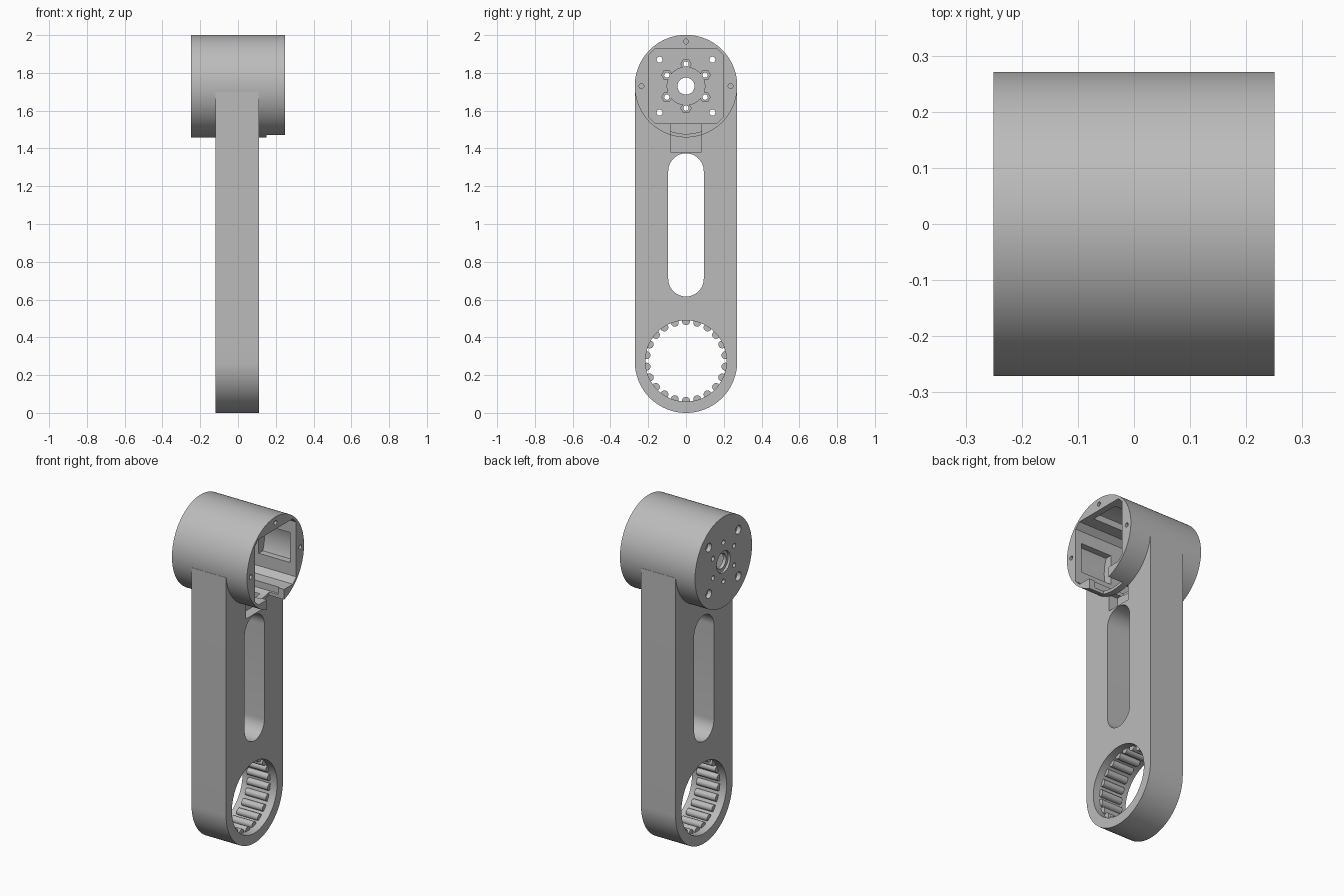
import bpy, bmesh
from math import sin, cos, pi, radians
from mathutils import Matrix

if "Cube" in bpy.data.objects:
    bpy.data.objects.remove(bpy.data.objects["Cube"], do_unlink=True)

R = 0.271            # outer radius of both arm ends
HUB, BORE = 1.73, 0.271   # heights of the motor hub and bearing axes

grey = bpy.data.materials.new("plain grey")
grey.use_nodes = True
COLOUR = (0.5, 0.5, 0.5, 1)
grey.diffuse_color = COLOUR
grey.node_tree.nodes["Principled BSDF"].inputs["Base Color"].default_value = COLOUR


def make_object(name, bm):
    bmesh.ops.recalc_face_normals(bm, faces=bm.faces)
    mesh = bpy.data.meshes.new(name)
    bm.to_mesh(mesh)
    bm.free()
    mesh.materials.append(grey)
    obj = bpy.data.objects.new(name, mesh)
    bpy.context.collection.objects.link(obj)
    return obj


def prism(name, points, x0, x1):
    """Extrude a (y, z) outline along x."""
    bm = bmesh.new()
    face = bm.faces.new([bm.verts.new((x0, y, z)) for y, z in points])
    new = bmesh.ops.extrude_face_region(bm, geom=[face])["geom"]
    verts = [v for v in new if isinstance(v, bmesh.types.BMVert)]
    bmesh.ops.translate(bm, verts=verts, vec=(x1 - x0, 0, 0))
    return make_object(name, bm)


def arc(y, z, r, start, end, n):
    angles = [radians(start + (end - start) * i / n) for i in range(n + 1)]
    return [(y + r * cos(a), z + r * sin(a)) for a in angles]


def rod(name, y, z, r, x0, x1, sides=24):
    return prism(name, arc(y, z, r, 0, 360, sides)[:-1], x0, x1)


def box(name, y0, y1, z0, z1, x0, x1):
    return prism(name, [(y0, z0), (y1, z0), (y1, z1), (y0, z1)], x0, x1)


def boolean(obj, other, operation="DIFFERENCE"):
    mod = obj.modifiers.new("boolean", "BOOLEAN")
    mod.operation, mod.solver, mod.object = operation, "EXACT", other
    with bpy.context.temp_override(object=obj, active_object=obj):
        bpy.ops.object.modifier_apply(modifier=mod.name)
    bpy.data.objects.remove(other, do_unlink=True)


# Arm with rounded lower end, merged into the motor hub
arm = prism("motor_arm", arc(0, BORE, R, 180, 360, 48) + [(R, 1.70), (-R, 1.70)], -0.12, 0.11)
boolean(arm, rod("hub", 0, HUB, R + 0.0003, -0.25, 0.25, 96), "UNION")

# Long slot and bearing bore through the arm
boolean(arm, prism("slot", arc(0, 1.28, 0.094, 0, 180, 24) + arc(0, 0.71, 0.094, 180, 360, 24), -0.2, 0.2))
boolean(arm, rod("bore", 0, BORE + 0.004, 0.215, -0.2, 0.2, 72))

# Square motor pocket with clipped corners
h, c = 0.197, 0.165
pocket = [(c, h), (-c, h), (-h, c), (-h, -c), (-c, -h), (c, -h), (h, -c), (h, c)]
boolean(arm, prism("pocket", [(y, z + HUB) for y, z in pocket], -0.2, 0.3))

# Curved relief windows in the four pocket walls
for wide, tall in ((0.3, 0.09), (0.09, 0.3)):
    window = rod("window", 0, HUB, 0.253, 0.0, 0.21, 72)
    boolean(window, box("limit", -wide, wide, HUB - tall, HUB + tall, -0.1, 0.3), "INTERSECT")
    boolean(arm, window)

# Cable exit below the pocket and notch in the arm
boolean(arm, box("cable_exit", -0.082, 0.082, 1.4, 1.56, 0.15, 0.3))
boolean(arm, box("cable_notch", -0.082, 0.082, 1.38, 1.482, 0.05, 0.111))

# Centre hole with a recess on each side of the end plate
for r, x0, x1 in ((0.045, -0.3, -0.15), (0.1, -0.215, -0.15), (0.065, -0.3, -0.235)):
    boolean(arm, rod("centre_hole", 0, HUB, r, x0, x1, 40))

# Corner screw holes, counterbored outside
for sy in (-1, 1):
    for sz in (-1, 1):
        y, z = sy * 0.14, HUB + sz * 0.14
        boolean(arm, rod("screw_hole", y, z, 0.016, -0.3, -0.15))
        boolean(arm, rod("counterbore", y, z, 0.026, -0.3, -0.225))

# Ring of six bolt holes with hexagonal nut pockets inside
for i in range(6):
    a = pi / 2 + i * pi / 3
    y, z = 0.117 * cos(a), HUB + 0.117 * sin(a)
    boolean(arm, rod("bolt_hole", y, z, 0.014, -0.3, -0.15))
    boolean(arm, rod("nut_pocket", y, z, 0.027, -0.222, -0.15, 6))

# Cover screw holes in the open rim
for y, z in ((0, 0.236), (-0.236, 0), (0.236, 0)):
    boolean(arm, rod("rim_hole", y, HUB + z, 0.013, 0.17, 0.3, 16))

# Ring of rollers inside the bore
bm = bmesh.new()
COUNT = 22
for i in range(COUNT):
    a = 2 * pi * (i + 0.5) / COUNT
    place = Matrix.Translation((-0.005, 0.211 * cos(a), BORE + 0.004 + 0.211 * sin(a)))
    bmesh.ops.create_cone(bm, cap_ends=True, segments=20, radius1=0.021, radius2=0.021,
                          depth=0.14, matrix=place @ Matrix.Rotation(pi / 2, 4, "Y"))
rollers = make_object("bearing_rollers", bm)

# Smooth curved walls, keep sharp edges
for obj in (arm, rollers):
    bpy.ops.object.select_all(action="DESELECT")
    obj.select_set(True)
    bpy.context.view_layer.objects.active = obj
    bpy.ops.object.shade_smooth_by_angle(angle=radians(30))
